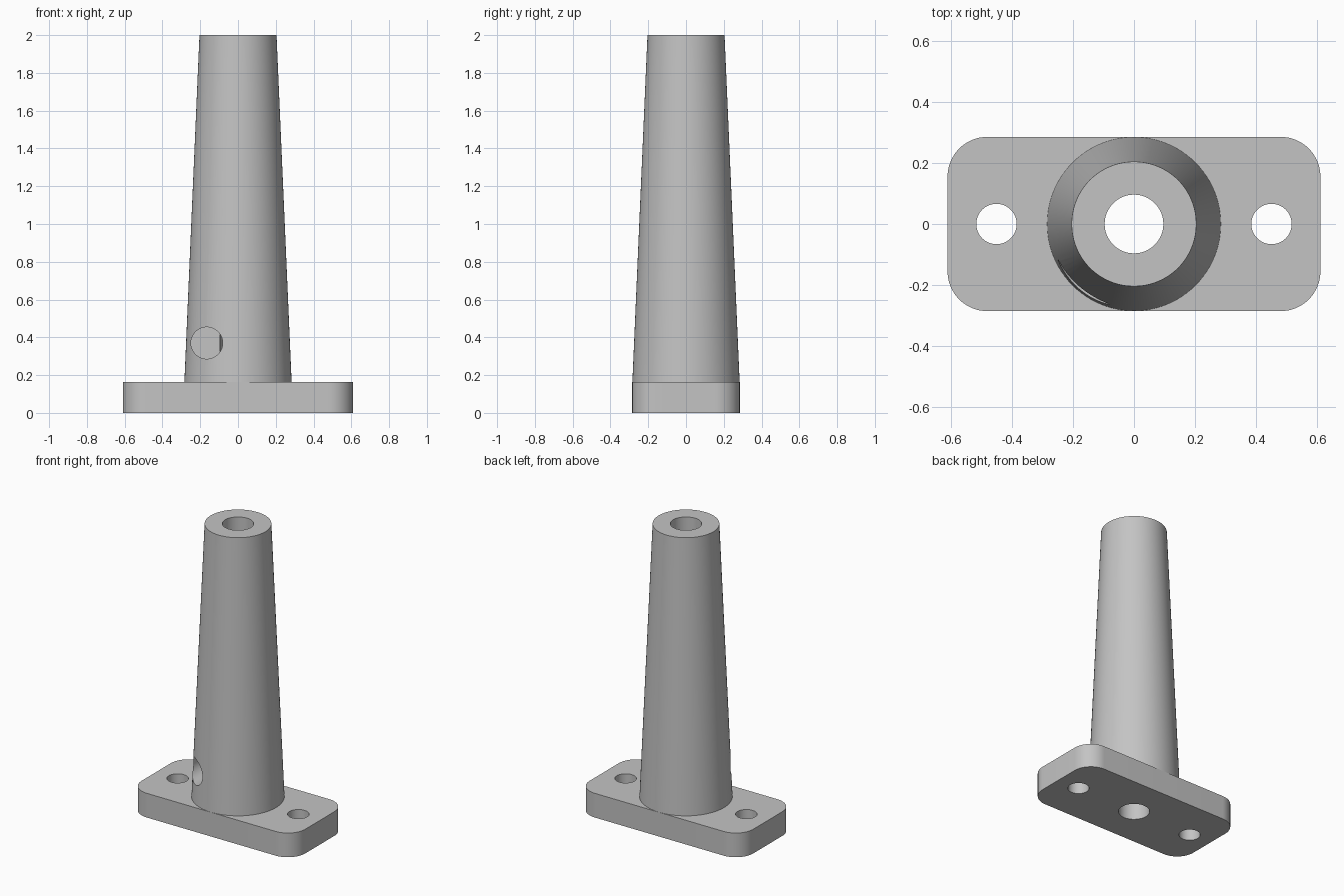
import bpy
import math

if "Cube" in bpy.data.objects:
    bpy.data.objects.remove(bpy.data.objects["Cube"], do_unlink=True)

HALF_LENGTH, HALF_WIDTH, THICKNESS, CORNER = 0.61, 0.285, 0.163, 0.13
BORE_RADIUS = 0.096

grey = bpy.data.materials.new("grey")
grey.use_nodes = True
grey.diffuse_color = (0.55, 0.55, 0.55, 1)
grey.node_tree.nodes["Principled BSDF"].inputs["Base Color"].default_value = grey.diffuse_color


def cone(name, r1, r2, start, depth, centre=(0, 0), sides=96):
    """Upright cone or cylinder whose lower end is at height start."""
    bpy.ops.mesh.primitive_cone_add(
        vertices=sides, radius1=r1, radius2=r2, depth=depth,
        location=(*centre, start + depth / 2))
    ob = bpy.context.object
    ob.name = name
    ob.data.materials.append(grey)
    return ob


def apply_modifiers(ob):
    bpy.ops.object.select_all(action='DESELECT')
    ob.select_set(True)
    bpy.context.view_layer.objects.active = ob
    for mod in list(ob.modifiers):
        bpy.ops.object.modifier_apply(modifier=mod.name)


def combine(ob, other, operation):
    mod = ob.modifiers.new(operation.title(), 'BOOLEAN')
    mod.operation = operation
    mod.solver = 'EXACT'
    mod.object = other
    apply_modifiers(ob)
    bpy.data.objects.remove(other, do_unlink=True)


# Base plate with rounded vertical corners
outline = []
for i, (sx, sy) in enumerate([(1, 1), (-1, 1), (-1, -1), (1, -1)]):
    for step in range(17):
        a = math.pi / 2 * (i + step / 16)
        outline.append((sx * (HALF_LENGTH - CORNER) + CORNER * math.cos(a),
                        sy * (HALF_WIDTH - CORNER) + CORNER * math.sin(a), 0))
mesh = bpy.data.meshes.new("flanged_post")
mesh.from_pydata(outline, [], [list(reversed(range(len(outline))))])
post = bpy.data.objects.new("flanged_post", mesh)
bpy.context.collection.objects.link(post)
mesh.materials.append(grey)
solid = post.modifiers.new("Thickness", 'SOLIDIFY')
solid.thickness = THICKNESS
solid.offset = -1
apply_modifiers(post)

# Tapered tower, sunk slightly into the plate
combine(post, cone("tower", 0.2845, 0.204, THICKNESS - 0.01, 2 - THICKNESS + 0.01), 'UNION')

# Central bore and the two fixing holes, all the way through
combine(post, cone("bore", BORE_RADIUS, BORE_RADIUS, -0.1, 2.2), 'DIFFERENCE')
for x in (-0.45, 0.45):
    combine(post, cone("fixing_hole", 0.066, 0.066, -0.1, 0.4, (x, 0), 64), 'DIFFERENCE')

# Offset side port from the front, ending at the middle of the tower
port = cone("side_port", 0.084, 0.084, 0, 0.5, sides=64)
port.rotation_euler.x = math.pi / 2
port.location = (-0.165, -0.25, 0.37)
combine(post, port, 'DIFFERENCE')

bpy.ops.object.select_all(action='DESELECT')
post.select_set(True)
bpy.context.view_layer.objects.active = post
bpy.ops.object.shade_smooth_by_angle(angle=math.radians(30))
